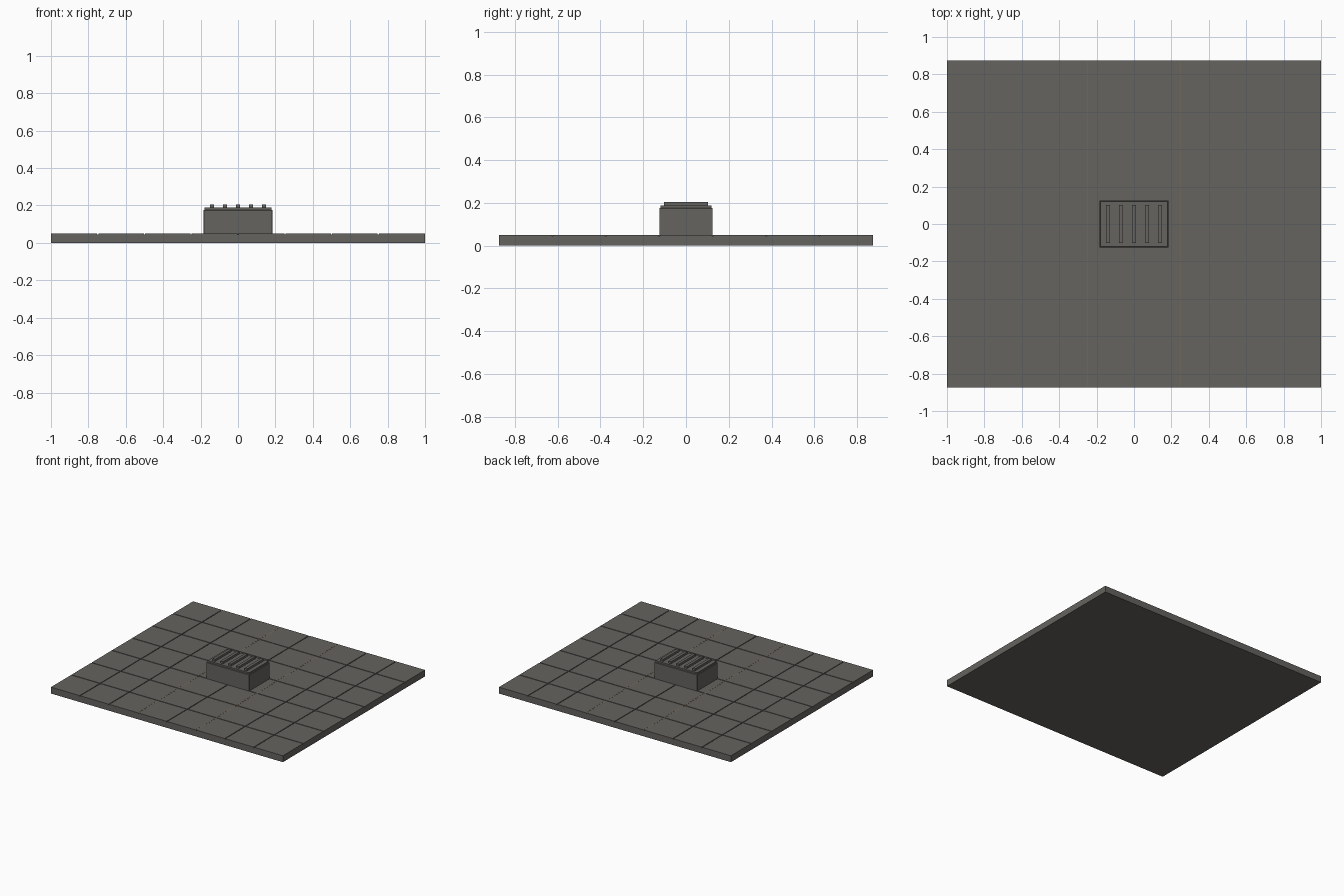
import bpy, bmesh
from mathutils import Matrix, Vector

if "Cube" in bpy.data.objects:
    bpy.data.objects.remove(bpy.data.objects["Cube"])


def material(name, color):
    m = bpy.data.materials.new(name)
    m.diffuse_color = (*color, 1)
    m.use_nodes = True
    m.node_tree.nodes["Principled BSDF"].inputs["Base Color"].default_value = m.diffuse_color
    return m


DARK = material("dark_roof", (0.13, 0.125, 0.115))
AMBER = material("amber_trim", (0.2, 0.15, 0.09))


def boxes(name, bounds, mat, bevel=0.0):
    """One object made of boxes given as (x0, x1, y0, y1, z0, z1)."""
    bm = bmesh.new()
    for x0, x1, y0, y1, z0, z1 in bounds:
        centre = Vector((x0 + x1, y0 + y1, z0 + z1)) / 2
        size = (x1 - x0, y1 - y0, z1 - z0)
        bmesh.ops.create_cube(
            bm, size=1, matrix=Matrix.Translation(centre) @ Matrix.Diagonal((*size, 1)))
    mesh = bpy.data.meshes.new(name)
    bm.to_mesh(mesh)
    bm.free()
    mesh.materials.append(mat)
    obj = bpy.data.objects.new(name, mesh)
    bpy.context.collection.objects.link(obj)
    if bevel:
        mod = obj.modifiers.new("edge_bevel", 'BEVEL')
        mod.width = bevel
        mod.segments = 1
    return obj


HX, HY, TOP = 1.0, 0.875, 0.05
TILE, GAP, DEPTH = 0.25, 0.003, 0.005

# Slab under the tiles
boxes("roof_slab", [(-HX, HX, -HY, HY, 0, TOP - DEPTH)], DARK)

# 8 x 7 tiles with narrow seams, flush with the slab's outer edges
tiles = []
for i in range(8):
    for j in range(7):
        x, y = -HX + i * TILE, -HY + j * TILE
        tiles.append((x + GAP * (i > 0), x + TILE - GAP * (i < 7),
                      y + GAP * (j > 0), y + TILE - GAP * (j < 6),
                      TOP - DEPTH, TOP))
boxes("roof_tiles", tiles, DARK)

# Amber strips filling two of the seams
boxes("seam_strips", [(s * 0.25 - 0.0025, s * 0.25 + 0.0025, -HY, HY,
                       TOP - DEPTH, TOP) for s in (-1, 1)], AMBER)

# Vent box with stepped lid and five slats
boxes("vent_body", [(-0.185, 0.185, -0.125, 0.125, TOP - DEPTH, 0.176)], DARK, 0.002)
boxes("vent_lid", [(-0.179, 0.179, -0.119, 0.119, 0.176, 0.188)], DARK)
boxes("vent_slats", [(k * 0.069 - 0.011, k * 0.069 + 0.011, -0.102, 0.102,
                      0.188, 0.204) for k in range(-2, 3)], DARK)
